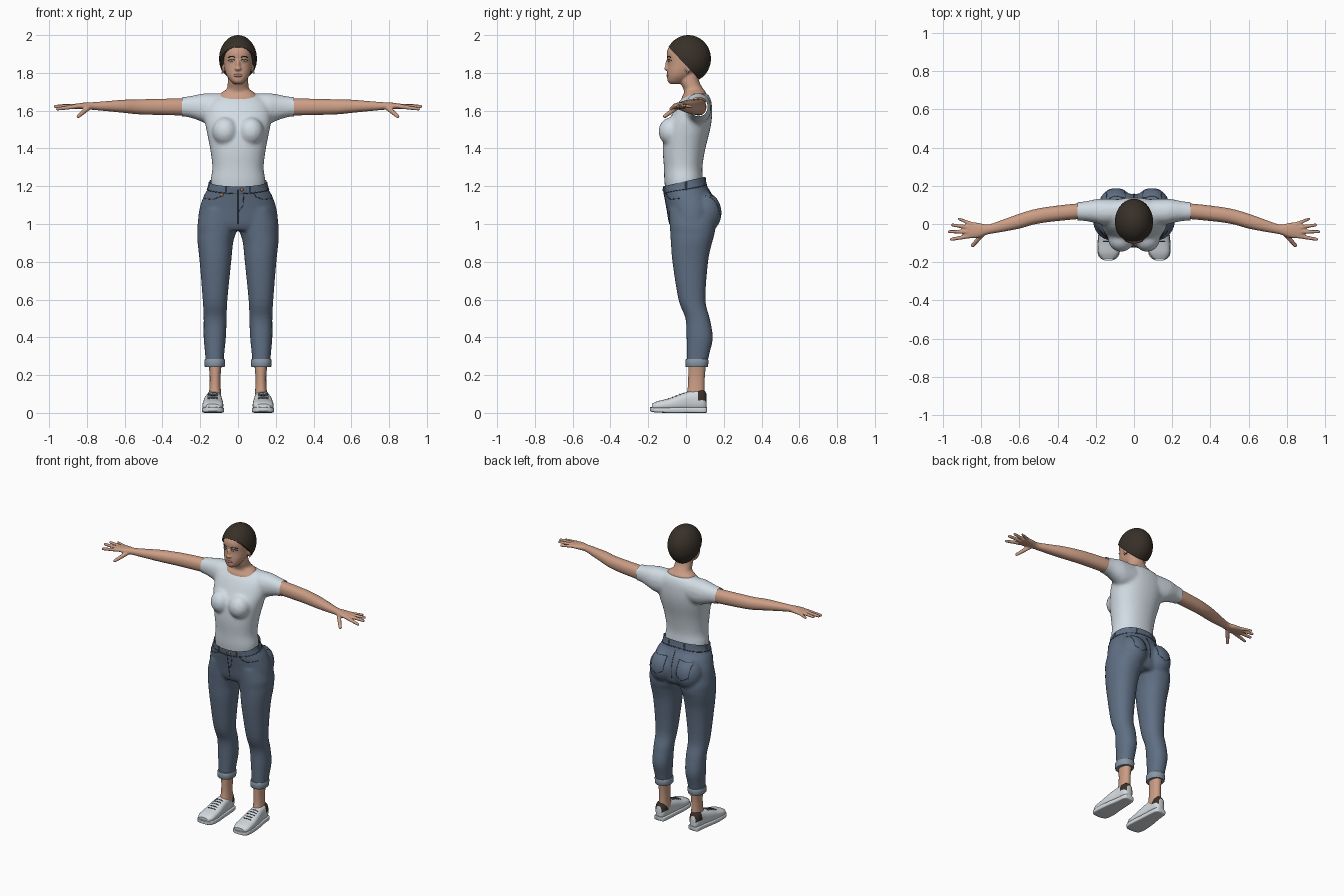
import bpy, bmesh, math
from mathutils import Vector, Matrix
from mathutils.bvhtree import BVHTree

if "Cube" in bpy.data.objects:
    bpy.data.objects.remove(bpy.data.objects["Cube"])


def material(name, *rgb):
    m = bpy.data.materials.new(name)
    m.use_nodes = True
    m.diffuse_color = (*rgb, 1)
    m.node_tree.nodes["Principled BSDF"].inputs["Base Color"].default_value = (*rgb, 1)
    return m


skin = material("skin", .60, .34, .235)
cotton = material("pale_cotton", .65, .72, .78)
denim = material("blue_denim", .115, .16, .23)
cuff_blue = material("faded_denim", .25, .31, .38)
stitch = material("dark_stitch", .035, .045, .065)
brown = material("dark_brown", .04, .03, .022)
leather = material("white_leather", .66, .70, .73)
lip_red = material("lip_rose", .40, .17, .13)
teal = material("eye_teal", .06, .16, .16)
copper = material("copper", .45, .2, .09)


def loft(bm, rows, axis="z", power=2.2, steps=4, n=32):
    """Rows are (position, a_min, a_max, b_min, b_max), smoothly interpolated."""
    vec = [Vector(r) for r in rows]
    path = []
    for i in range(len(vec) - 1):
        p, q, r, s = vec[max(i - 1, 0)], vec[i], vec[i + 1], vec[min(i + 2, len(vec) - 1)]
        for k in range(steps):
            t = k / steps
            path.append(q + .5 * t * ((r - p) + t * ((2 * p - 5 * q + 4 * r - s)
                                                     + t * (3 * (q - r) + s - p))))
    rings = []
    for t, a0, a1, b0, b1 in path + [vec[-1]]:
        ring = []
        for k in range(n):
            c, s = math.cos(math.tau * k / n), math.sin(math.tau * k / n)
            a = (a0 + a1) / 2 + (a1 - a0) / 2 * math.copysign(abs(c) ** (2 / power), c)
            b = (b0 + b1) / 2 + (b1 - b0) / 2 * math.copysign(abs(s) ** (2 / power), s)
            ring.append(bm.verts.new({"x": (t, a, b), "y": (a, t, b), "z": (a, b, t)}[axis]))
        rings.append(ring)
    for low, high in zip(rings, rings[1:]):
        for k in range(n):
            bm.faces.new((low[k - 1], low[k], high[k], high[k - 1]))
    bm.faces.new(rings[0])
    bm.faces.new(rings[-1])


def sym(rows):
    return [(z, -w, w, f, b) for z, w, f, b in rows]


def ball(bm, center, radii, segments=24):
    m = Matrix.Translation(center) @ Matrix.Diagonal((*radii, 1))
    bmesh.ops.create_uvsphere(bm, u_segments=segments, v_segments=segments // 2, radius=1, matrix=m)


def mirror(bm):
    geom = bmesh.ops.duplicate(bm, geom=bm.verts[:] + bm.edges[:] + bm.faces[:])["geom"]
    verts = [g for g in geom if isinstance(g, bmesh.types.BMVert)]
    bmesh.ops.scale(bm, vec=(-1, 1, 1), verts=verts)


def bisect(bm, co, normal):
    geom = bm.verts[:] + bm.edges[:] + bm.faces[:]
    bmesh.ops.bisect_plane(bm, geom=geom, plane_co=co, plane_no=normal, clear_outer=True)


def finish(bm, name, mat, voxel=0, relax=0, cuts=()):
    """Turn the bmesh into an object, fusing its pieces when a voxel size is given."""
    bmesh.ops.recalc_face_normals(bm, faces=bm.faces[:])
    mesh = bpy.data.meshes.new(name)
    bm.to_mesh(mesh)
    bm.free()
    obj = bpy.data.objects.new(name, mesh)
    bpy.context.collection.objects.link(obj)
    if voxel:
        fuse = obj.modifiers.new("fuse", "REMESH")
        fuse.mode, fuse.voxel_size = "VOXEL", voxel
        soft = obj.modifiers.new("soften", "SMOOTH")
        soft.factor, soft.iterations = .5, relax
        dg = bpy.context.evaluated_depsgraph_get()
        obj.data = bpy.data.meshes.new_from_object(obj.evaluated_get(dg))
        obj.modifiers.clear()
        cut = bmesh.new()
        cut.from_mesh(obj.data)
        for co, normal in cuts:
            bisect(cut, co, normal)
        cut.to_mesh(obj.data)
        cut.free()
    obj.data.name = name
    obj.data.materials.clear()
    obj.data.materials.append(mat)
    obj.data.polygons.foreach_set("use_smooth", [True] * len(obj.data.polygons))
    obj.data.set_sharp_from_angle(angle=math.radians(50))
    return obj


def surface(obj):
    bpy.context.view_layer.update()
    return BVHTree.FromObject(obj, bpy.context.evaluated_depsgraph_get())


def project(tree, origin, direction):
    return tree.ray_cast(Vector(origin), Vector(direction).normalized())[0]


def cord(name, points, radius, mat, cyclic=False):
    """Thin round line through surface points."""
    points = [p for p in points if p]
    curve = bpy.data.curves.new(name, "CURVE")
    curve.dimensions, curve.bevel_depth, curve.bevel_resolution = "3D", radius, 1
    curve.use_fill_caps = True
    spline = curve.splines.new("POLY")
    spline.points.add(len(points) - 1)
    spline.use_cyclic_u = cyclic
    for sp, p in zip(spline.points, points):
        sp.co = (*p, 1)
    curve.materials.append(mat)
    bpy.context.collection.objects.link(bpy.data.objects.new(name, curve))


def dense(points, count=8):
    return [Vector(a).lerp(Vector(b), k / count) for a, b in zip(points, points[1:])
            for k in range(count)] + [Vector(points[-1])]


# Shirt: trunk, bust and sleeves fused, then hemmed
bm = bmesh.new()
loft(bm, [(.08, .0, .13, 1.53, 1.692), (.16, -.005, .132, 1.53, 1.692), (.2, .005, .13, 1.545, 1.688),
          (.26, .016, .118, 1.565, 1.676), (.33, .021, .112, 1.572, 1.668)], "x")
ball(bm, (.068, -.078, 1.49), (.068, .068, .075))
mirror(bm)
loft(bm, sym([(1.17, .14, -.108, .087), (1.23, .145, -.115, .09), (1.3, .136, -.117, .087),
              (1.4, .148, -.123, .103), (1.5, .168, -.112, .128), (1.57, .178, -.08, .138),
              (1.64, .165, -.042, .136), (1.68, .12, -.005, .122), (1.69, .1, .01, .11)]))
finish(bm, "shirt", cotton, .01, 6, [((s * .296, 0, 0), (s, 0, 0)) for s in (1, -1)])

# Jeans: hips, seat and legs fused, with a tilted waist
bm = bmesh.new()
loft(bm, [(1.08, .004, .19, -.09, .15), (1.0, .004, .214, -.087, .155), (.95, .012, .215, -.083, .152),
          (.9, .026, .214, -.08, .138), (.8, .036, .203, -.072, .117), (.6, .056, .187, -.04, .103),
          (.5, .06, .182, -.003, .126), (.4, .064, .182, .003, .142), (.32, .072, .175, .004, .126),
          (.26, .076, .17, .005, .112)])
ball(bm, (.094, .095, 1.06), (.092, .094, .11))
mirror(bm)
loft(bm, sym([(1.29, .15, -.12, .1), (1.2, .155, -.123, .112), (1.15, .181, -.115, .14),
              (1.08, .204, -.102, .158), (1.0, .213, -.088, .15), (.965, .2, -.07, .13)]))
jeans = finish(bm, "jeans", denim, .009, 5, [((0, 0, 1.227), (0, -.227, 1))])

# Jeans stitching, pockets, belt loops and button
tree = surface(jeans)


def waist(angle, drop):
    c, s = math.cos(angle), math.sin(angle)
    z = 1.227 + .025 * s - drop
    return project(tree, (.5 * c, .5 * s, z), (-c, -s, 0))


def seam(name, points, side, radius=.002):
    cord(name, [project(tree, (x, side, z), (0, -side, 0)) for x, z in dense(points)], radius, stitch)


cord("waistband_seam", [waist(math.tau * k / 48, .042) for k in range(48)], .0025, stitch, True)
for k in range(6):
    angle = math.pi / 2 + math.tau * k / 5.999 + math.pi / 6
    cord("belt_loop", [waist(angle, d) for d in (.006, .02, .034, .046)], .005, denim)
seam("fly_seam", [(0, 1.18), (0, 1.0)], -1)
seam("fly_stitch", [(.03, 1.16), (.028, 1.1), (0, 1.06)], -1, .0015)
seam("seat_seam", [(0, 1.19), (0, 1.02)], 1)
for s in (1, -1):
    seam("front_pocket", [(s * .085, 1.165), (s * .095, 1.145), (s * .13, 1.13), (s * .175, 1.135)], -1)
    seam("back_pocket", [(s * .045, 1.15), (s * .05, 1.06), (s * .095, 1.035), (s * .14, 1.06),
                         (s * .145, 1.15), (s * .045, 1.15)], 1, .0015)
bm = bmesh.new()
for x, z in ((.02, 1.182), (-.085, 1.155)):
    ball(bm, project(tree, (x, -1, z), (0, 1, 0)), (.009, .005, .009), 12)
finish(bm, "buttons", copper)

# Turned-up cuffs and ankles
bm = bmesh.new()
loft(bm, [(.242, .073, .173, .0, .114), (.246, .07, .176, -.003, .117), (.278, .068, .178, -.003, .119),
          (.284, .071, .175, .0, .116)], steps=1)
mirror(bm)
finish(bm, "cuffs", cuff_blue)
bm = bmesh.new()
loft(bm, [(.08, .088, .156, .0, .1), (.14, .092, .151, .01, .098), (.2, .092, .15, .012, .1),
          (.27, .085, .158, .012, .108)])
mirror(bm)
finish(bm, "ankles", skin)

# Shoes: upper with a dark heel tab, boxy sole and laces
bm = bmesh.new()
loft(bm, [(.108, .108, .148, .015, .1), (.09, .092, .163, .012, .122), (.03, .087, .17, .01, .116),
          (-.03, .082, .181, .01, .1), (-.09, .078, .187, .01, .077), (-.15, .08, .187, .012, .062),
          (-.18, .1, .17, .015, .048)], "y", 2.6)
mirror(bm)
uppers = finish(bm, "shoe_uppers", leather)
uppers.data.materials.append(brown)
for f in uppers.data.polygons:
    if f.center.y > .07 and f.center.z > .06:
        f.material_index = 1
bm = bmesh.new()
loft(bm, [(.112, .108, .15, .004, .03), (.1, .09, .165, 0, .03), (.04, .083, .172, 0, .03),
          (-.03, .079, .184, 0, .03), (-.1, .073, .191, 0, .03), (-.155, .076, .19, .002, .03),
          (-.178, .09, .178, .005, .03), (-.19, .112, .155, .01, .03)], "y", 6)
mirror(bm)
finish(bm, "shoe_soles", leather)
tree = surface(uppers)
for s in (1, -1):
    for k in range(5):
        y = -.012 - .02 * k
        cord("lace", [project(tree, (s * (.133 + .007 * j), y, .5), (0, 0, -1)) for j in range(-4, 5)],
             .0025, stitch)

# Arms with hands and spread fingers
bm = bmesh.new()
loft(bm, [(.22, .028, .106, 1.577, 1.66), (.3, .025, .107, 1.575, 1.664), (.45, .01, .09, 1.578, 1.662),
          (.53, -.004, .075, 1.581, 1.659), (.6, -.024, .054, 1.588, 1.658), (.7, -.043, .018, 1.598, 1.65),
          (.765, -.054, -.003, 1.604, 1.645), (.81, -.07, .005, 1.607, 1.643),
          (.85, -.075, .01, 1.609, 1.638), (.88, -.07, .004, 1.612, 1.634)], "x")
for base, tip, r in [((.86, -.063, 1.622), (.956, -.08, 1.609), .011),
                     ((.865, -.041, 1.624), (.967, -.04, 1.622), .011),
                     ((.865, -.018, 1.625), (.952, -.005, 1.626), .0105),
                     ((.85, .0, 1.625), (.917, .027, 1.622), .0095),
                     ((.79, -.05, 1.617), (.845, -.112, 1.57), .0125)]:
    for k in range(13):
        ball(bm, Vector(base).lerp(Vector(tip), k / 12), [r * (1.15 - .025 * k)] * 3, 12)
mirror(bm)
finish(bm, "arms_and_hands", skin, .005, 3)

# Head, ears, nose and neck
bm = bmesh.new()
ball(bm, (.078, .012, 1.83), (.008, .017, .03))
mirror(bm)
loft(bm, sym([(1.742, .022, -.085, -.02), (1.755, .038, -.097, .0), (1.78, .057, -.1, .03),
              (1.81, .069, -.099, .06), (1.85, .076, -.096, .09), (1.9, .078, -.102, .1),
              (1.935, .072, -.092, .1), (1.962, .05, -.06, .08), (1.98, .025, -.02, .04)]))
loft(bm, sym([(1.63, .12, -.03, .1), (1.67, .108, -.022, .11), (1.695, .088, -.01, .106),
              (1.715, .06, -.014, .092), (1.75, .054, -.03, .072), (1.8, .05, -.04, .06)]))
ball(bm, (0, -.096, 1.84), (.012, .014, .034))
ball(bm, (0, -.1, 1.823), (.018, .016, .012))
head = finish(bm, "head_and_neck", skin, .005, 3)

# Face: eyes, brows, lips and ear studs
tree = surface(head)
for part, mat, dx, depth, r in (("eye_whites", leather, .034, 0, (.015, .004, .0065)),
                                ("irises", teal, .034, .003, (.006, .003, .006))):
    bm = bmesh.new()
    spot = project(tree, (dx, -1, 1.863), (0, 1, 0))
    ball(bm, spot - Vector((0, depth, 0)), r, 12)
    mirror(bm)
    finish(bm, part, mat)
for s in (1, -1):
    for name, z, r in (("eyebrow", 1.884, .003), ("eyelid", 1.869, .002)):
        cord(name, [project(tree, (s * x, -1, z + dz), (0, 1, 0)) for x, dz in
                    ((.016, -.002), (.028, .003), (.04, .003), (.052, -.004))], r, brown)
bm = bmesh.new()
ball(bm, project(tree, (0, -1, 1.786), (0, 1, 0)) + Vector((0, .005, 0)), (.025, .009, .009))
finish(bm, "lips", lip_red)
bm = bmesh.new()
ball(bm, (.083, .008, 1.803), (.005, .005, .007), 12)
mirror(bm)
finish(bm, "ear_studs", leather)

# Short hair: a rounded cap cut along a slope from brow to nape
bm = bmesh.new()
ball(bm, (0, .012, 1.875), (.1, .12, .125), 48)
bisect(bm, (0, -.095, 1.94), (0, -.185, -.175))
bmesh.ops.holes_fill(bm, edges=[e for e in bm.edges if e.is_boundary])
finish(bm, "hair", brown)
